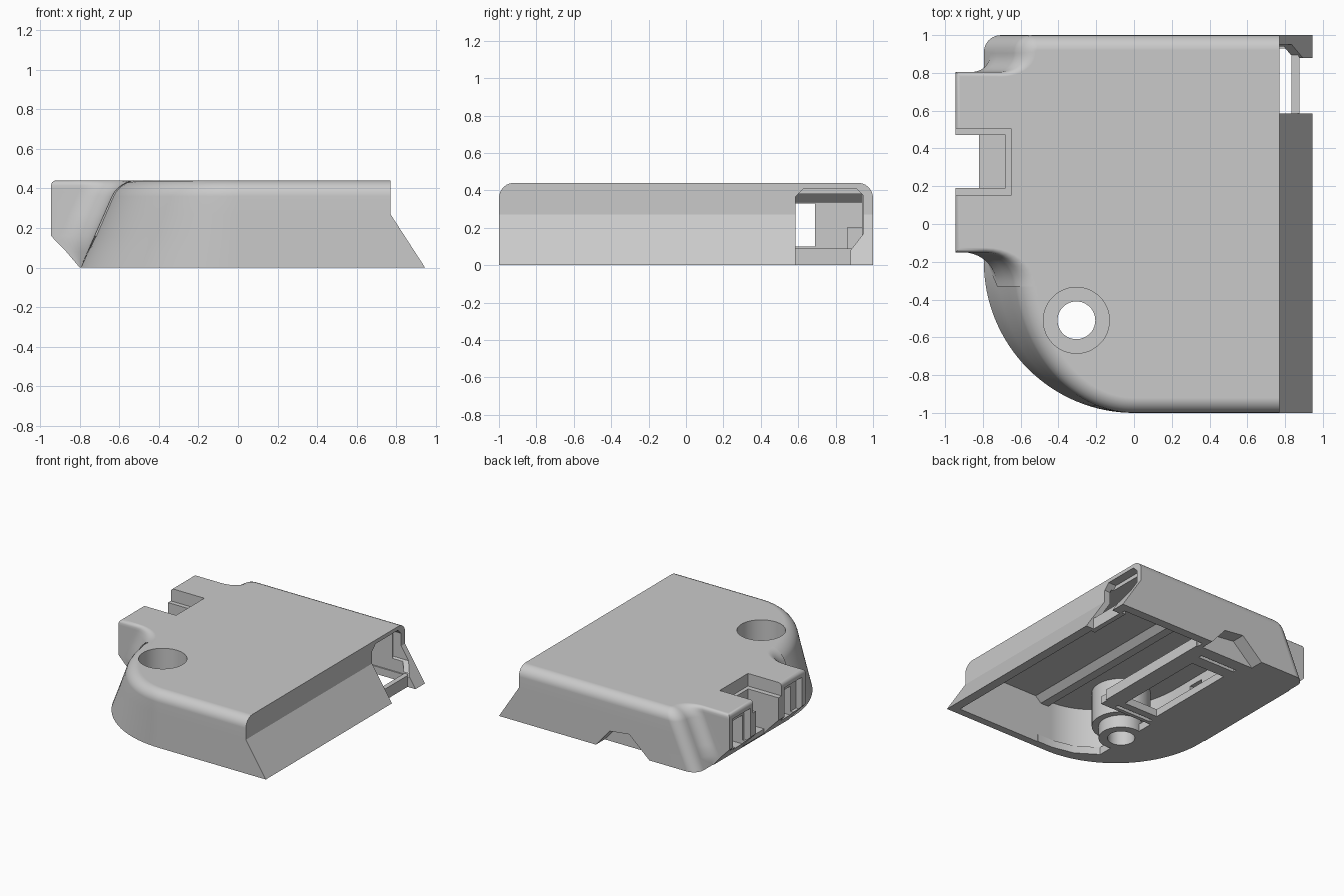
import bpy, bmesh, math

cube = bpy.data.objects.get("Cube")
if cube:
    bpy.data.objects.remove(cube, do_unlink=True)

grey = bpy.data.materials.new("plain grey")
grey.use_nodes = True
COLOR = (0.59, 0.59, 0.59, 1)
grey.diffuse_color = COLOR
grey.node_tree.nodes["Principled BSDF"].inputs["Base Color"].default_value = COLOR


def loft(name, loops):
    """Closed solid through loops that all have the same point count."""
    bm = bmesh.new()
    rings = [[bm.verts.new(p) for p in loop] for loop in loops]
    n = len(rings[0])
    for low, high in zip(rings, rings[1:]):
        for i in range(n):
            j = (i + 1) % n
            bm.faces.new((low[i], low[j], high[j], high[i]))
    bm.faces.new(rings[0][::-1])
    bm.faces.new(rings[-1])
    bmesh.ops.recalc_face_normals(bm, faces=bm.faces)
    mesh = bpy.data.meshes.new(name)
    bm.to_mesh(mesh)
    bm.free()
    mesh.materials.append(grey)
    obj = bpy.data.objects.new(name, mesh)
    bpy.context.scene.collection.objects.link(obj)
    return obj


def prism(name, pts, axis, lo, hi):
    """Extrude a 2D outline along one axis."""
    def place(p, d):
        v = list(p)
        v.insert("xyz".index(axis), d)
        return v
    return loft(name, [[place(p, d) for p in pts] for d in (lo, hi)])


def box(name, x, y, z):
    pts = [(x[0], y[0]), (x[1], y[0]), (x[1], y[1]), (x[0], y[1])]
    return prism(name, pts, "z", *z)


def arc(cx, cy, rx, ry, start, end, n):
    out = []
    for i in range(n + 1):
        a = math.radians(start + (end - start) * i / n)
        out.append((cx + rx * math.cos(a), cy + ry * math.sin(a)))
    return out


def bake(obj):
    """Replace the mesh by its modified version."""
    bpy.context.view_layer.update()
    graph = bpy.context.evaluated_depsgraph_get()
    mesh = bpy.data.meshes.new_from_object(obj.evaluated_get(graph))
    obj.modifiers.clear()
    obj.data = mesh


def combine(target, tool, operation="DIFFERENCE"):
    mod = target.modifiers.new("combine", "BOOLEAN")
    mod.operation = operation
    mod.solver = "EXACT"
    mod.object = tool
    bake(target)
    bpy.data.objects.remove(tool, do_unlink=True)


def disc(radius, lo, hi):
    return prism("disc", arc(*HOLE, radius, radius, 0, 352.5, 47), "z", lo, hi)


HOLE = (-0.305, -0.51)
TOP = 0.44
LATCH = (-0.15, 0.805)


def right_end(z):
    return 0.945 - 0.175 * min(z / 0.27, 1)


def rounding(z, radius):
    """Inset of a rounded top edge at height z."""
    h = max(z - (TOP - radius), 0)
    return radius - math.sqrt(max(radius ** 2 - h ** 2, 0))


def shell_outline(z):
    """Plan of the shell with the flared side latch at height z."""
    left = -0.795 + 0.44 * z
    tip = max(-0.945, min(-0.79 - 0.97 * z, left - 0.005))
    i, j = rounding(z, 0.08), rounding(z, 0.025)
    south = min(0.18, 0.9 * (left - tip))
    north = min(0.1, 0.9 * (left - tip))
    end = 180 + math.degrees(math.asin(max(south - 0.05, 0) / 0.8))
    right = right_end(z)
    pts = [(right, -1 + i)]
    pts += arc(0, -0.2, -left - i, 0.8 - i, 270, end, 32)
    pts += arc(left - south, LATCH[0] - south, south + i, south + j, 0, 90, 10)
    pts += [(tip + j, LATCH[0] + j), (tip + j, LATCH[1] - j)]
    pts += arc(left - north, LATCH[1] + north, north + i, north + j, 270, 360, 10)
    r = max(0.09 - i, 0.01)
    pts += arc(left + i + r, 1 - i - r, r, r, 180, 90, 6)
    pts += [(right, 1 - i)]
    return [(x, y, z) for x, y in pts]


def cavity_outline(z):
    right = right_end(z) - 0.05
    pts = [(right, -0.94)] + arc(0, -0.2, 0.57, 0.74, 270, 180, 32)
    pts += [(-0.57, 0.94), (right, 0.94)]
    return [(x, y, z) for x, y in pts]


# Outer shell with sloping side, sloping end, latch block and rounded top edge
heights = [0, 0.08, 0.16, 0.27]
heights += [TOP - 0.08 + 0.08 * math.sin(math.radians(15 * i)) for i in range(7)]
body = loft("cover_body", [shell_outline(z) for z in heights])

# Hollow interior and the opening in the floor
combine(body, loft("cavity", [cavity_outline(z) for z in (0.06, 0.27, 0.38)]))
combine(body, box("main_opening", (0.13, 0.87), (-0.94, 0.93), (-0.1, 0.1)))
corner = [(-0.34, -0.22), (-0.34, -0.79), (-0.18, -0.895), (0.0, -0.935),
          (0.2, -0.935), (0.2, -0.22)]
combine(body, prism("corner_opening", corner, "z", -0.1, 0.1))
combine(body, box("floor_window", (-0.3, 0.0), (-0.1, 0.66), (-0.1, 0.1)))
for y in (-0.19, 0.76):
    combine(body, box("slot", (-0.31, 0.02), (y, y + 0.03), (-0.1, 0.1)))

# Stepped notch in the latch, with a thin ledge left at the bottom
combine(body, box("notch", (-1.1, -0.65), (0.15, 0.505), (0.34, 0.6)))
combine(body, box("notch_step", (-1.1, -0.68), (0.19, 0.47), (0.06, 0.5)))
combine(body, box("notch_front", (-1.1, -0.82), (0.19, 0.47), (-0.1, 0.5)))

# Recessed latch ends with passages into the shell
for outer, inner in (((0.54, 0.76), (0.56, 0.69)), ((-0.11, 0.11), (-0.04, 0.09))):
    combine(body, box("recess", (-1.1, -0.89), outer, (0.13, 0.39)))
    combine(body, box("passage", (-1.1, -0.5), inner, (0.1, 0.33)))

# Notch in the back wall, backed by a block
combine(body, box("backing", (-0.45, 0.13), (0.86, 0.97), (0.02, 0.2)), "UNION")
combine(body, prism("back_notch", [(0.11, -0.02), (-0.03, 0.14), (-0.2, 0.16), (-0.4, -0.02)],
                    "y", 0.89, 1.1))

# Cable opening in the sloping end
port = [(0.585, -0.1), (0.88, -0.1), (0.88, 0.08), (0.95, 0.17), (0.95, 0.37),
        (0.91, 0.41), (0.63, 0.41), (0.585, 0.365)]
combine(body, prism("port", port, "x", 0.7, 1.1))

# Ribs, retaining bar and screw post
combine(body, box("port_bar", (0.835, 0.875), (0.55, 0.9), (0.0, 0.09)), "UNION")
combine(body, box("floor_bar", (0.08, 0.14), (-0.15, 0.88), (0.0, 0.085)), "UNION")
rib = [(-0.03, 0.4), (0.03, 0.335), (0.1, 0.335), (0.17, 0.4)]
combine(body, prism("ceiling_rib", rib, "y", -0.96, 0.95), "UNION")
combine(body, disc(0.215, 0.1, 0.39), "UNION")
combine(body, disc(0.165, 0.0, 0.15), "UNION")
combine(body, disc(0.175, 0.15, 0.6))
combine(body, disc(0.1, -0.1, 0.6))

# Smooth curved surfaces while flat faces stay flat
bpy.ops.object.select_all(action="DESELECT")
body.select_set(True)
bpy.context.view_layer.objects.active = body
bpy.ops.object.shade_smooth_by_angle(angle=math.radians(30))
weighted = body.modifiers.new("flat_faces", "WEIGHTED_NORMAL")
weighted.keep_sharp = True
bake(body)
